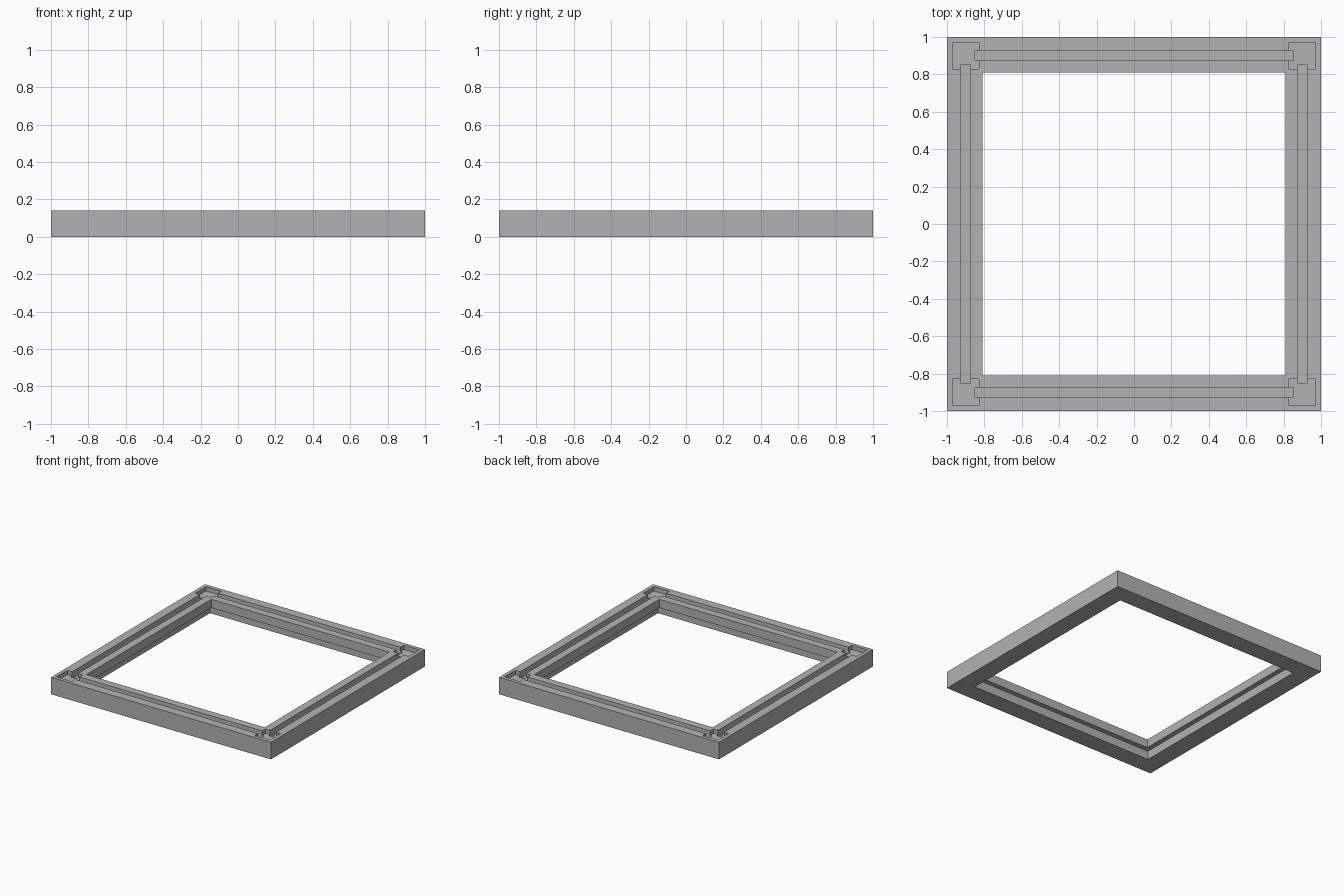
import bpy

cube = bpy.data.objects.get("Cube")
if cube:
    bpy.data.objects.remove(cube, do_unlink=True)

HEIGHT = 0.14
STEP_Z = 0.07        # height of the rebate under the inner lip
POCKET_DEPTH = 0.035
GROOVE_DEPTH = 0.06

grey = bpy.data.materials.new("plain grey")
grey.use_nodes = True
colour = (0.45, 0.45, 0.45, 1)
grey.diffuse_color = colour
grey.node_tree.nodes["Principled BSDF"].inputs["Base Color"].default_value = colour


def box(name, centre, half, z0, z1):
    bpy.ops.mesh.primitive_cube_add(size=2, location=(*centre, (z0 + z1) / 2))
    ob = bpy.context.object
    ob.name = name
    ob.scale = (*half, (z1 - z0) / 2)
    bpy.ops.object.transform_apply(location=True, rotation=True, scale=True)
    return ob


def cut(target, cutter):
    cutter.hide_render = True
    mod = target.modifiers.new("cut", 'BOOLEAN')
    mod.operation = 'DIFFERENCE'
    mod.solver = 'EXACT'
    mod.object = cutter
    bpy.context.view_layer.objects.active = target
    bpy.ops.object.modifier_apply(modifier=mod.name)
    bpy.data.objects.remove(cutter, do_unlink=True)


# Square frame with a central opening and a wider rebate from below
frame = box("square_frame", (0, 0), (1, 1), 0, HEIGHT)
frame.data.materials.append(grey)
cut(frame, box("opening", (0, 0), (0.81, 0.81), -0.1, 0.3))
cut(frame, box("rebate", (0, 0), (0.85, 0.85), -0.1, STEP_Z))

# Square pockets in the corners
for sx in (-1, 1):
    for sy in (-1, 1):
        cut(frame, box("corner_pocket", (0.9 * sx, 0.9 * sy), (0.07, 0.07),
                       HEIGHT - POCKET_DEPTH, 0.3))

# Deeper grooves along the rails, ending just inside the pockets
for side in (-1, 1):
    z0 = HEIGHT - GROOVE_DEPTH
    cut(frame, box("groove", (0, 0.9 * side), (0.85, 0.027), z0, 0.3))
    cut(frame, box("groove", (0.9 * side, 0), (0.027, 0.85), z0, 0.3))
